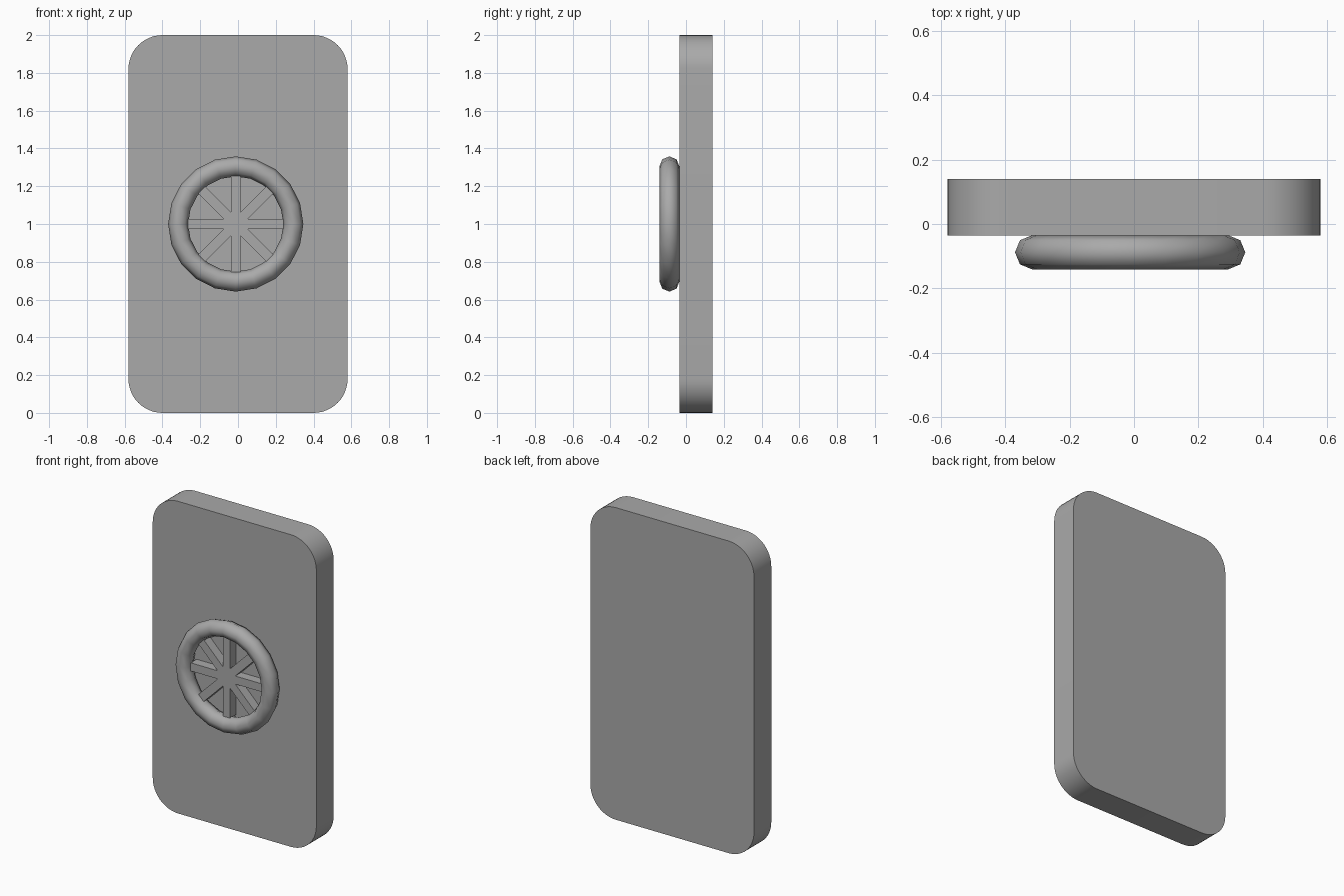
import bpy
import math
from mathutils import Matrix, Vector

cube = bpy.data.objects.get("Cube")
if cube:
    bpy.data.objects.remove(cube, do_unlink=True)

grey = bpy.data.materials.new("plain grey")
grey.use_nodes = True
colour = (0.4, 0.4, 0.4, 1)
grey.diffuse_color = colour
grey.node_tree.nodes["Principled BSDF"].inputs["Base Color"].default_value = colour

HUB = Vector((-0.012, 0, 1.0))


def finish(obj, name, angle):
    obj.name = name
    obj.data.materials.append(grey)
    bpy.ops.object.select_all(action="DESELECT")
    obj.select_set(True)
    bpy.context.view_layer.objects.active = obj
    bpy.ops.object.shade_smooth_by_angle(angle=math.radians(angle))


def extruded(name, outline, front, back):
    """Extrude a closed x-z outline from y = front to y = back."""
    n = len(outline)
    verts = [(x, y, z) for y in (front, back) for x, z in outline]
    faces = [tuple(range(n)), tuple(reversed(range(n, 2 * n)))]
    faces += [(i, i + n, (i + 1) % n + n, (i + 1) % n) for i in range(n)]
    mesh = bpy.data.meshes.new(name)
    mesh.from_pydata(verts, [], faces)
    obj = bpy.data.objects.new(name, mesh)
    bpy.context.collection.objects.link(obj)
    finish(obj, name, 30)


# Slab with rounded corners
half_w, radius, steps = 0.58, 0.18, 12
outline = []
for quarter, (sx, sz) in enumerate([(1, 1), (-1, 1), (-1, -1), (1, -1)]):
    for i in range(steps + 1):
        a = math.pi / 2 * (quarter + i / steps)
        outline.append((sx * (half_w - radius) + radius * math.cos(a),
                        1 + sz * (1 - radius) + radius * math.sin(a)))
extruded("slab", outline, -0.035, 0.14)

# Wheel rim
bpy.ops.mesh.primitive_torus_add(
    major_segments=20, minor_segments=8, major_radius=0.305, minor_radius=0.053,
    location=HUB + Vector((0, -0.088, 0)), rotation=(math.pi / 2, 0, 0))
finish(bpy.context.object, "wheel_rim", 60)

# Eight spokes as one star, with the inner corners where neighbours meet
half, reach, count = 0.026, 0.254, 8
inner = half / math.tan(math.pi / count)
star = []
for k in range(count):
    turn = Matrix.Rotation(2 * math.pi * k / count, 2)
    for point in [(inner, -half), (reach, -half), (reach, half)]:
        p = turn @ Vector(point)
        star.append((HUB.x + p.x, HUB.z + p.y))
extruded("wheel_spokes", star, -0.1, -0.04)
